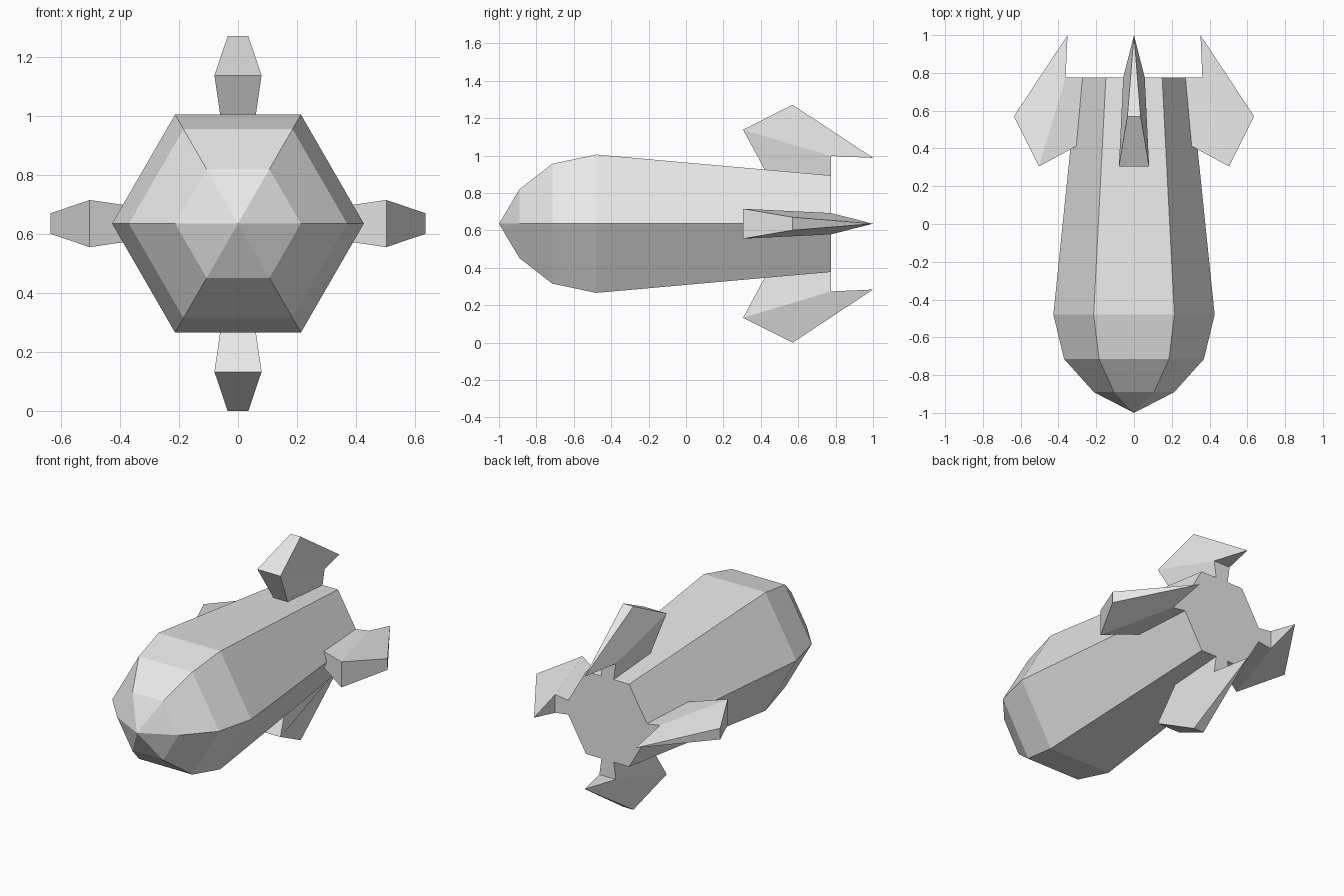
import bpy
import bmesh
from math import cos, sin, pi
from mathutils import Matrix, Vector

cube = bpy.data.objects.get("Cube")
if cube:
    bpy.data.objects.remove(cube, do_unlink=True)

AXIS_Z = 0.636

# Single plain grey
grey = bpy.data.materials.new("light_grey")
grey.use_nodes = True
grey.diffuse_color = (0.8, 0.8, 0.8, 1)
grey.node_tree.nodes["Principled BSDF"].inputs["Base Color"].default_value = (0.8, 0.8, 0.8, 1)


def finish(name, bm):
    bmesh.ops.recalc_face_normals(bm, faces=bm.faces[:])
    mesh = bpy.data.meshes.new(name)
    bm.to_mesh(mesh)
    bm.free()
    mesh.materials.append(grey)
    obj = bpy.data.objects.new(name, mesh)
    obj.location.z = AXIS_Z
    bpy.context.collection.objects.link(obj)
    return obj


# Hexagonal hull lofted from the nose point to the flat tail
def build_hull(sides=6):
    bm = bmesh.new()
    nose = bm.verts.new((0, -1, 0))
    rings = []
    for y, r in [(-0.89, 0.213), (-0.715, 0.37), (-0.48, 0.427), (0.775, 0.298)]:
        rings.append([bm.verts.new((r * cos(2 * pi * i / sides), y, r * sin(2 * pi * i / sides)))
                      for i in range(sides)])
    for i in range(sides):
        j = (i + 1) % sides
        bm.faces.new((nose, rings[0][i], rings[0][j]))
        for a, b in zip(rings, rings[1:]):
            bm.faces.new((a[i], b[i], b[j], a[j]))
    bm.faces.new(rings[-1])
    return finish("hull", bm)


# Faceted fin: a stem and a swept outer blade ending in a point
def build_fin(name, angle):
    bm = bmesh.new()
    outline = {  # y, distance from axis, half thickness
        "root_front": (0.469, 0.20, 0.036),
        "front": (0.305, 0.503, 0.08),
        "tip": (0.57, 0.636, 0.035),
        "notch": (0.775, 0.362, 0.057),
        "root_back": (0.775, 0.20, 0.034),
    }
    spin = Matrix.Rotation(angle, 3, 'Y')
    pairs = {k: [bm.verts.new(spin @ Vector((s * w, y, r))) for s in (-1, 1)]
             for k, (y, r, w) in outline.items()}
    point = bm.verts.new(spin @ Vector((0, 1, 0.352)))
    # Side panels
    for s in (0, 1):
        p = {k: v[s] for k, v in pairs.items()}
        bm.faces.new((p["front"], p["tip"], point, p["notch"]))
        bm.faces.new((p["root_front"], p["front"], p["notch"], p["root_back"]))
    # Edge strips between the two sides
    strip = ["notch", "root_back", "root_front", "front", "tip"]
    for a, b in zip(strip, strip[1:]):
        bm.faces.new((pairs[a][0], pairs[b][0], pairs[b][1], pairs[a][1]))
    for k in ("tip", "notch"):
        bm.faces.new((pairs[k][0], pairs[k][1], point))
    return finish(name, bm)


build_hull()
for i, side in enumerate(("top", "left", "bottom", "right")):
    build_fin(side + "_fin", i * pi / 2)
